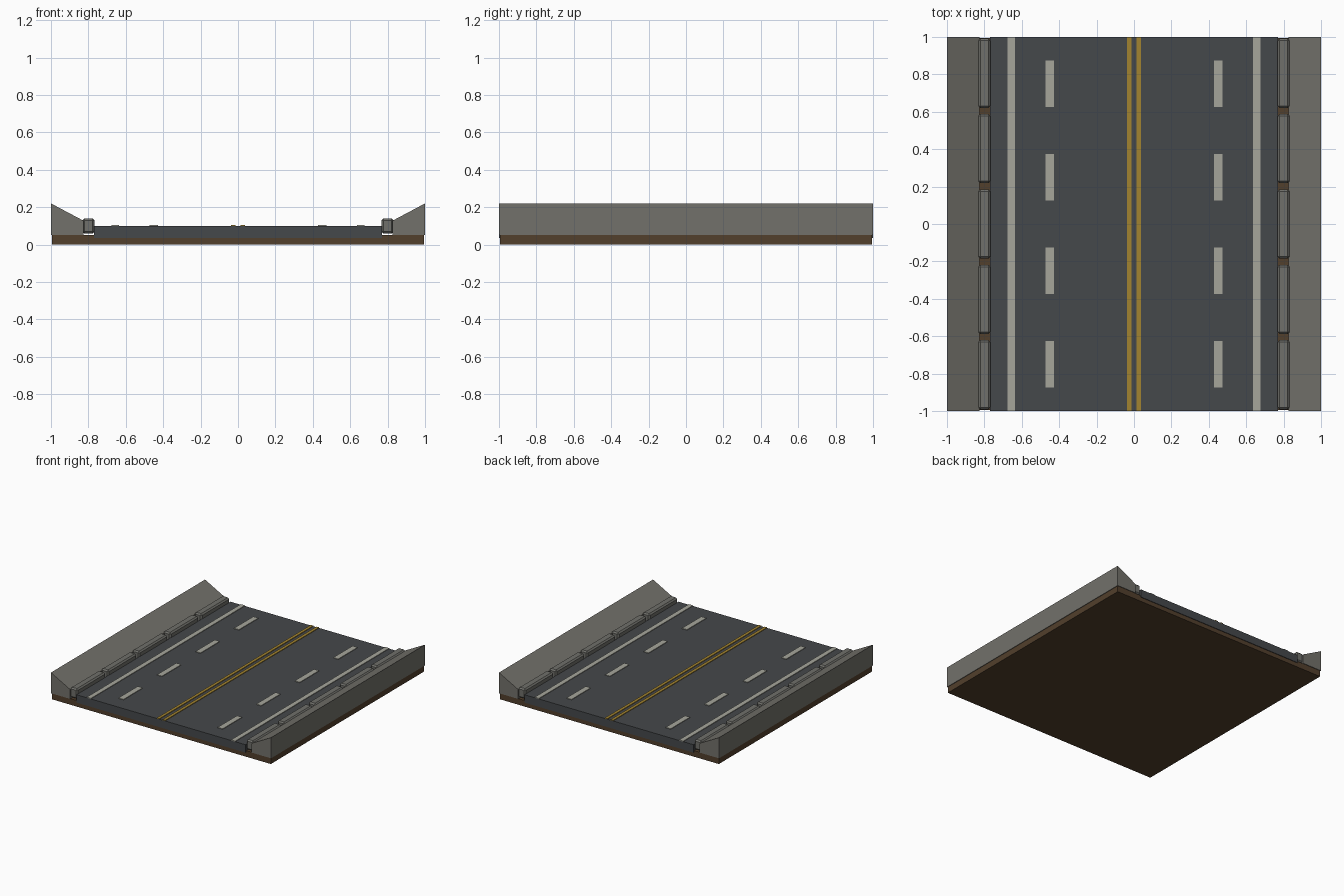
import bpy, bmesh

if "Cube" in bpy.data.objects:
    bpy.data.objects.remove(bpy.data.objects["Cube"])


def material(name, rgb):
    m = bpy.data.materials.new(name)
    m.diffuse_color = (*rgb, 1)
    m.use_nodes = True
    m.node_tree.nodes["Principled BSDF"].inputs["Base Color"].default_value = m.diffuse_color
    return m


DIRT = material("dirt", (0.085, 0.05, 0.025))
ASPHALT = material("asphalt", (0.06, 0.065, 0.07))
CONCRETE = material("concrete", (0.17, 0.165, 0.145))
KERB = material("kerb_stone", (0.16, 0.16, 0.145))
WHITE = material("white_paint", (0.38, 0.38, 0.33))
YELLOW = material("yellow_paint", (0.36, 0.23, 0.03))


def finish(name, bm, mat):
    bmesh.ops.recalc_face_normals(bm, faces=bm.faces)
    me = bpy.data.meshes.new(name)
    bm.to_mesh(me)
    bm.free()
    me.materials.append(mat)
    ob = bpy.data.objects.new(name, me)
    bpy.context.collection.objects.link(ob)
    return ob


def box(name, x, y, z, mat, bevel=0):
    """Box from (min, max) ranges on each axis."""
    bm = bmesh.new()
    bmesh.ops.create_cube(bm, size=1)
    for v in bm.verts:
        v.co = [r[0] if c < 0 else r[1] for c, r in zip(v.co, (x, y, z))]
    if bevel:
        bmesh.ops.bevel(bm, geom=bm.edges[:], offset=bevel, segments=1,
                        affect='EDGES')
    return finish(name, bm, mat)


def prism(name, profile, mat):
    """Extrude an (x, z) profile along the full length of the road."""
    bm = bmesh.new()
    face = bm.faces.new([bm.verts.new((x, -1, z)) for x, z in profile])
    ext = bmesh.ops.extrude_face_region(bm, geom=[face])
    for v in ext["geom"]:
        if isinstance(v, bmesh.types.BMVert):
            v.co.y = 1
    return finish(name, bm, mat)


FULL = (-1, 1)
PAINT = (0.098, 0.105)

# Ground slab and road deck
box("dirt_base", (-0.995, 0.995), (-0.995, 0.995), (0, 0.05), DIRT)
box("road_deck", (-0.77, 0.77), FULL, (0.035, 0.10), ASPHALT)

for s, side in ((-1, "left"), (1, "right")):
    def span(centre, width):
        return (s * centre - width / 2, s * centre + width / 2)

    # Sloped embankment
    prism(f"{side}_embankment",
          [(s * x, z) for x, z in ((0.825, 0.05), (1, 0.05), (1, 0.22), (0.825, 0.127))],
          CONCRETE)

    # Row of bevelled kerb stones
    for i in range(5):
        c = (i - 2) * 0.403
        box(f"{side}_kerb_{i + 1}", span(0.80, 0.066), (c - 0.185, c + 0.185),
            (0.058, 0.14), KERB, bevel=0.011)

    # Painted lines
    box(f"{side}_edge_line", span(0.656, 0.038), FULL, PAINT, WHITE)
    box(f"{side}_centre_line", span(0.026, 0.024), FULL, PAINT, YELLOW)
    for i in range(4):
        c = -0.75 + i * 0.5
        box(f"{side}_lane_dash_{i + 1}", span(0.451, 0.045),
            (c - 0.125, c + 0.125), PAINT, WHITE)
